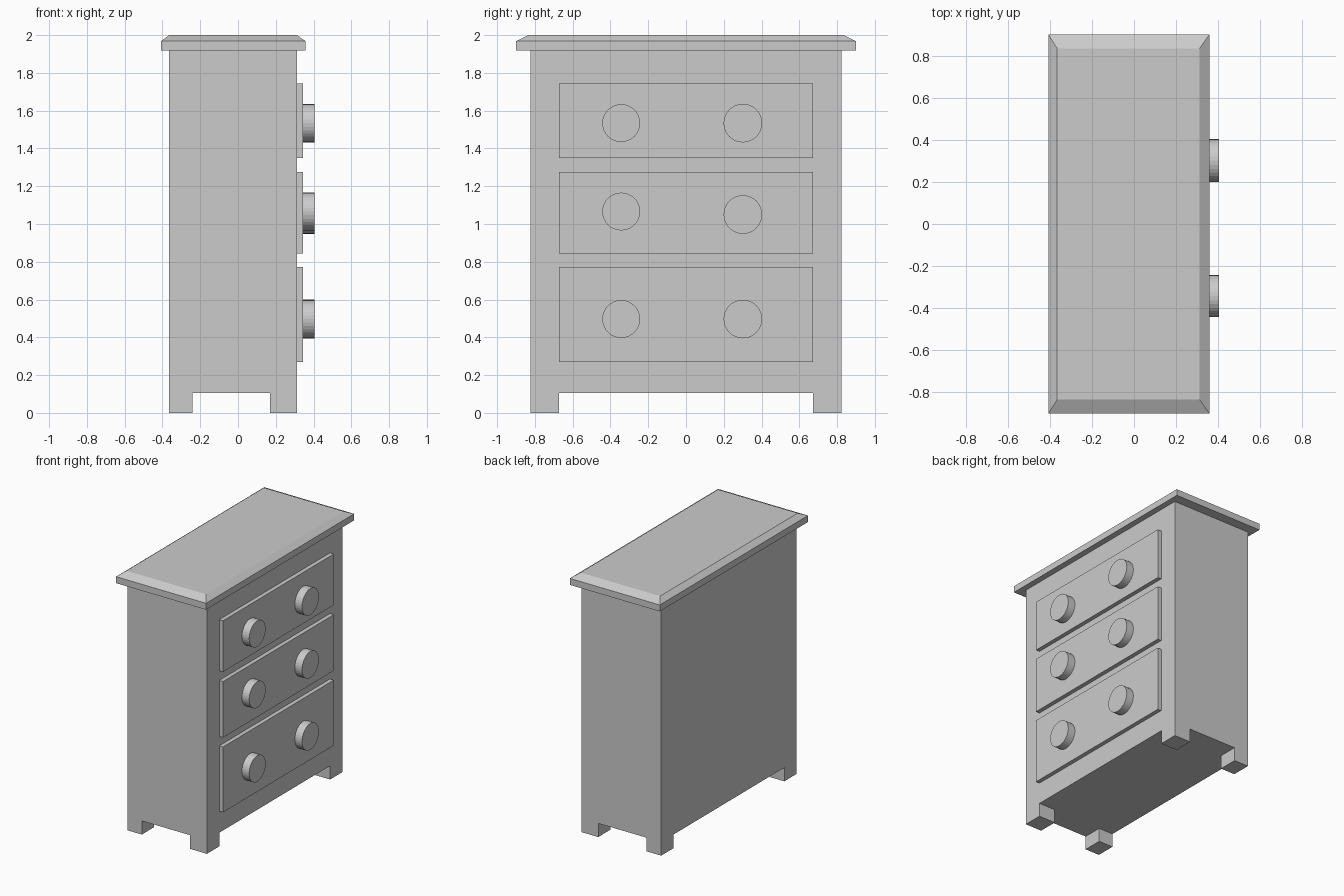
import bpy, bmesh
from math import pi
from mathutils import Matrix, Vector

if "Cube" in bpy.data.objects:
    bpy.data.objects.remove(bpy.data.objects["Cube"])

# Shared dimensions (drawers face +x)
BACK, FRONT = -0.365, 0.312
HALF_W = 0.823
FOOT_H, BODY_TOP = 0.105, 1.918
DRAWER_FACE, KNOB_FACE = 0.344, 0.405


def add_object(name, bm):
    bmesh.ops.recalc_face_normals(bm, faces=bm.faces[:])
    mesh = bpy.data.meshes.new(name)
    bm.to_mesh(mesh)
    bm.free()
    obj = bpy.data.objects.new(name, mesh)
    bpy.context.collection.objects.link(obj)
    return obj


def box_bmesh(lo, hi):
    lo, hi = Vector(lo), Vector(hi)
    bm = bmesh.new()
    bmesh.ops.create_cube(bm, size=1, matrix=Matrix.Translation((lo + hi) / 2)
                          @ Matrix.Diagonal((*(hi - lo), 1)))
    return bm


# Cabinet: a box whose four bottom corners are pulled down into feet
bm = box_bmesh((BACK, -HALF_W, FOOT_H), (FRONT, HALF_W, BODY_TOP))
x_cuts, y_cuts = (-0.242, 0.17), (-0.673, 0.673)
for axis, cuts in (((1, 0, 0), x_cuts), ((0, 1, 0), y_cuts)):
    for c in cuts:
        bmesh.ops.bisect_plane(bm, geom=bm.verts[:] + bm.edges[:] + bm.faces[:],
                               plane_co=Vector(axis) * c, plane_no=axis)
corners = []
for f in bm.faces:
    c = f.calc_center_median()
    if c.z < FOOT_H + 0.001 and not x_cuts[0] < c.x < x_cuts[1] and abs(c.y) > y_cuts[1]:
        corners.append(f)
res = bmesh.ops.extrude_face_region(bm, geom=corners)
for v in res["geom"]:
    if isinstance(v, bmesh.types.BMVert):
        v.co.z = 0
add_object("cabinet_body", bm)

# Top board: overhanging slab with a sloped upper edge
bm = box_bmesh((-0.407, -0.9, BODY_TOP), (0.358, 0.9, 1.968))
top = max(bm.faces, key=lambda f: f.calc_center_median().z)
res = bmesh.ops.extrude_face_region(bm, geom=[top])
for v in res["geom"]:
    if isinstance(v, bmesh.types.BMVert):
        v.co = (FRONT if v.co.x > 0 else BACK, 0.835 if v.co.y > 0 else -0.835, 2.0)
add_object("top_board", bm)


# Drawer fronts and round knobs
def knob(name, y, z, radius):
    bm = bmesh.new()
    place = (Matrix.Translation(((DRAWER_FACE + KNOB_FACE) / 2, y, z))
             @ Matrix.Rotation(pi / 2, 4, 'Y'))
    bmesh.ops.create_cone(bm, cap_ends=True, segments=32, radius1=radius, radius2=radius,
                          depth=KNOB_FACE - DRAWER_FACE, matrix=place)
    add_object(name, bm)


# bottom, top, left knob height, right knob height
drawers = {"lower": (0.27, 0.773, 0.497, 0.497),
           "middle": (0.845, 1.276, 1.066, 1.05),
           "upper": (1.35, 1.743, 1.534, 1.534)}
for row, (z0, z1, left_z, right_z) in drawers.items():
    add_object(f"{row}_drawer_front",
               box_bmesh((FRONT, -0.673, z0), (DRAWER_FACE, 0.673, z1)))
    knob(f"{row}_left_knob", -0.343, left_z, 0.1)
    knob(f"{row}_right_knob", 0.301, right_z, 0.102)
